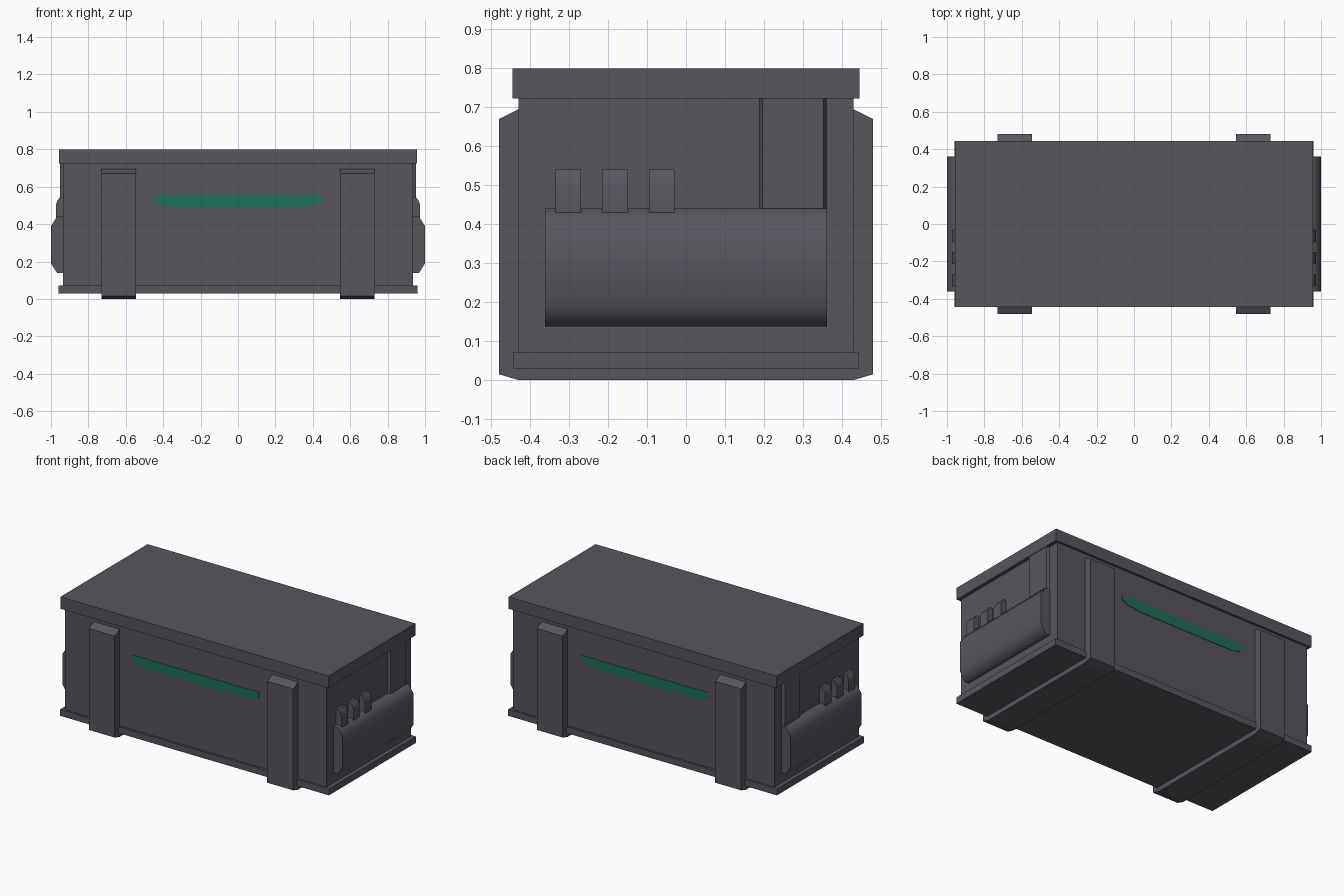
import bpy, bmesh, math

if "Cube" in bpy.data.objects:
    bpy.data.objects.remove(bpy.data.objects["Cube"])


def material(name, color):
    m = bpy.data.materials.new(name)
    m.diffuse_color = (*color, 1)
    m.use_nodes = True
    m.node_tree.nodes["Principled BSDF"].inputs["Base Color"].default_value = m.diffuse_color
    return m


GREY = material("dark_grey", (0.098, 0.091, 0.108))
GREEN = material("stripe_green", (0.013, 0.16, 0.092))


def finish(name, bm, mat, smooth=None):
    bmesh.ops.recalc_face_normals(bm, faces=bm.faces)
    me = bpy.data.meshes.new(name)
    bm.to_mesh(me)
    bm.free()
    me.materials.append(mat)
    ob = bpy.data.objects.new(name, me)
    bpy.context.collection.objects.link(ob)
    if smooth:
        bpy.ops.object.select_all(action='DESELECT')
        ob.select_set(True)
        bpy.context.view_layer.objects.active = ob
        bpy.ops.object.shade_smooth_by_angle(angle=math.radians(smooth))
    return ob


def box(name, x, y, z):
    bm = bmesh.new()
    bmesh.ops.create_cube(bm, size=1)
    for v in bm.verts:
        v.co = [(a + b) / 2 + c * (b - a) for (a, b), c in zip((x, y, z), v.co)]
    return finish(name, bm, GREY)


def prism(name, profile, place, a, b, mat=GREY, smooth=None):
    """Extrude a 2D profile; place(u, v, w) maps it to space, w from a to b."""
    bm = bmesh.new()
    r0 = [bm.verts.new(place(u, v, a)) for u, v in profile]
    r1 = [bm.verts.new(place(u, v, b)) for u, v in profile]
    n = len(profile)
    bm.faces.new(r0)
    bm.faces.new(r1)
    for i in range(n):
        j = (i + 1) % n
        bm.faces.new((r0[i], r0[j], r1[j], r1[i]))
    return finish(name, bm, mat, smooth)


# Crate body, lid and base rim
box("crate_body", (-.935, .935), (-.43, .43), (.03, .73))
box("lid", (-.957, .957), (-.445, .445), (.723, .80))
box("base_rim", (-.96, .96), (-.443, .443), (.03, .072))

# Straps wrapping under the crate with chamfered ends
strap = [(-.43, 0), (.43, 0), (.48, .015), (.48, .67), (.43, .695),
         (-.43, .695), (-.48, .67), (-.48, .015)]
for s, side in ((-1, "left"), (1, "right")):
    prism("strap_" + side, strap, lambda u, v, w: (w, u, v), s * .545, s * .73)

# Green stripe plates on front and back
stripe = [(-.46, .555), (.45, .555), (.45, .52), (.41, .503), (.32, .49),
          (-.36, .49), (-.44, .505), (-.46, .535)]
for s, side in ((-1, "front"), (1, "back")):
    prism("stripe_" + side, stripe, lambda u, v, w: (u, w, v),
          s * .427, s * .433, GREEN)

# End fittings, mirrored on both ends
pouch = [(.93, .44), (.967, .44), (1.0, .39), (1.0, .19), (.967, .138), (.93, .138)]
finger = [(.93, .541), (.953, .541), (.966, .525), (.974, .50), (.974, .425), (.93, .425)]
post = [(.93, .187), (.953, .196), (.953, .353), (.93, .362)]
for s, side in ((-1, "left"), (1, "right")):
    def across(u, v, w):
        return (s * u, w, v)

    prism("end_pouch_" + side, pouch, across, -.362, .362, smooth=65)
    for i in range(3):
        y = -.335 + i * .12
        prism(f"pouch_finger_{side}_{i + 1}", finger, across, y, y + .066, smooth=50)
    prism("end_post_" + side, post, lambda u, v, w: (s * u, v, w), .43, .725)
